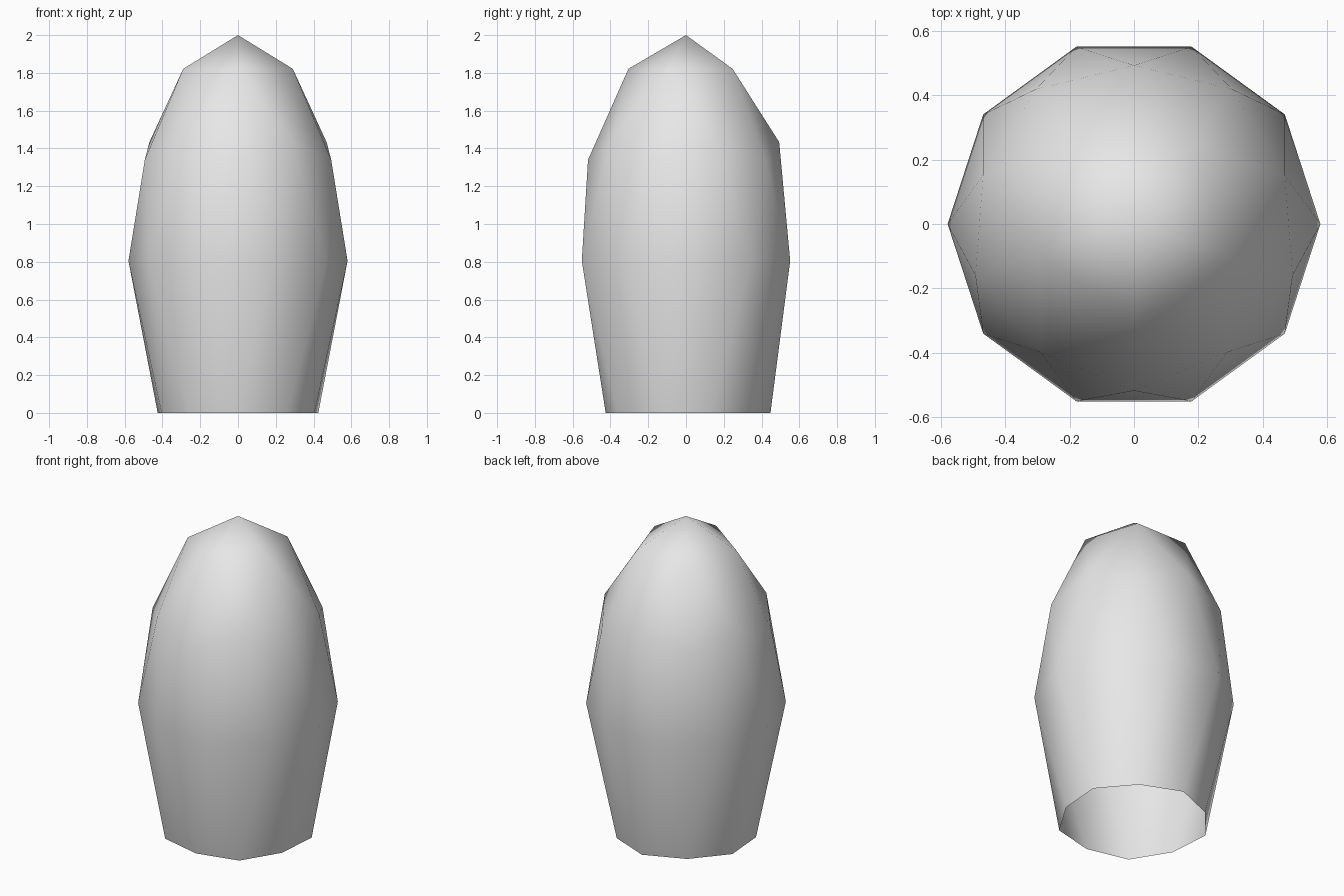
import bpy
import bmesh
import math
from mathutils import Matrix

cube = bpy.data.objects.get("Cube")
if cube:
    bpy.data.objects.remove(cube, do_unlink=True)

RADIUS, HALF_HEIGHT, WAIST = 0.58, 1.195, 0.805
BASE_SCALE = 0.5

# Plain grey surface
grey = bpy.data.materials.new("plain_grey")
grey.use_nodes = True
grey.diffuse_color = (0.8, 0.8, 0.8, 1)
grey.node_tree.nodes["Principled BSDF"].inputs["Base Color"].default_value = (0.8, 0.8, 0.8, 1)

# Low-poly ball, turned so an upper corner faces the front
bm = bmesh.new()
bmesh.ops.create_icosphere(bm, subdivisions=2, radius=1)
bmesh.ops.rotate(bm, verts=bm.verts, matrix=Matrix.Rotation(-math.pi / 2, 3, "Z"))

# Open the bottom by removing the lowest cap
bmesh.ops.delete(bm, geom=[v for v in bm.verts if v.co.z < -0.6], context="VERTS")

# Stretch the dome and flatten the lower ring into a narrow open base
for v in bm.verts:
    if v.co.z < -0.2:
        v.co.x *= BASE_SCALE
        v.co.y *= BASE_SCALE
        v.co.z = 0
    else:
        v.co.x *= RADIUS
        v.co.y *= RADIUS
        v.co.z = WAIST + v.co.z * HALF_HEIGHT

# Smooth-shaded open shell
mesh = bpy.data.meshes.new("pointed_shell")
bm.to_mesh(mesh)
bm.free()
mesh.materials.append(grey)
mesh.shade_smooth()
shell = bpy.data.objects.new("pointed_shell", mesh)
bpy.context.collection.objects.link(shell)
